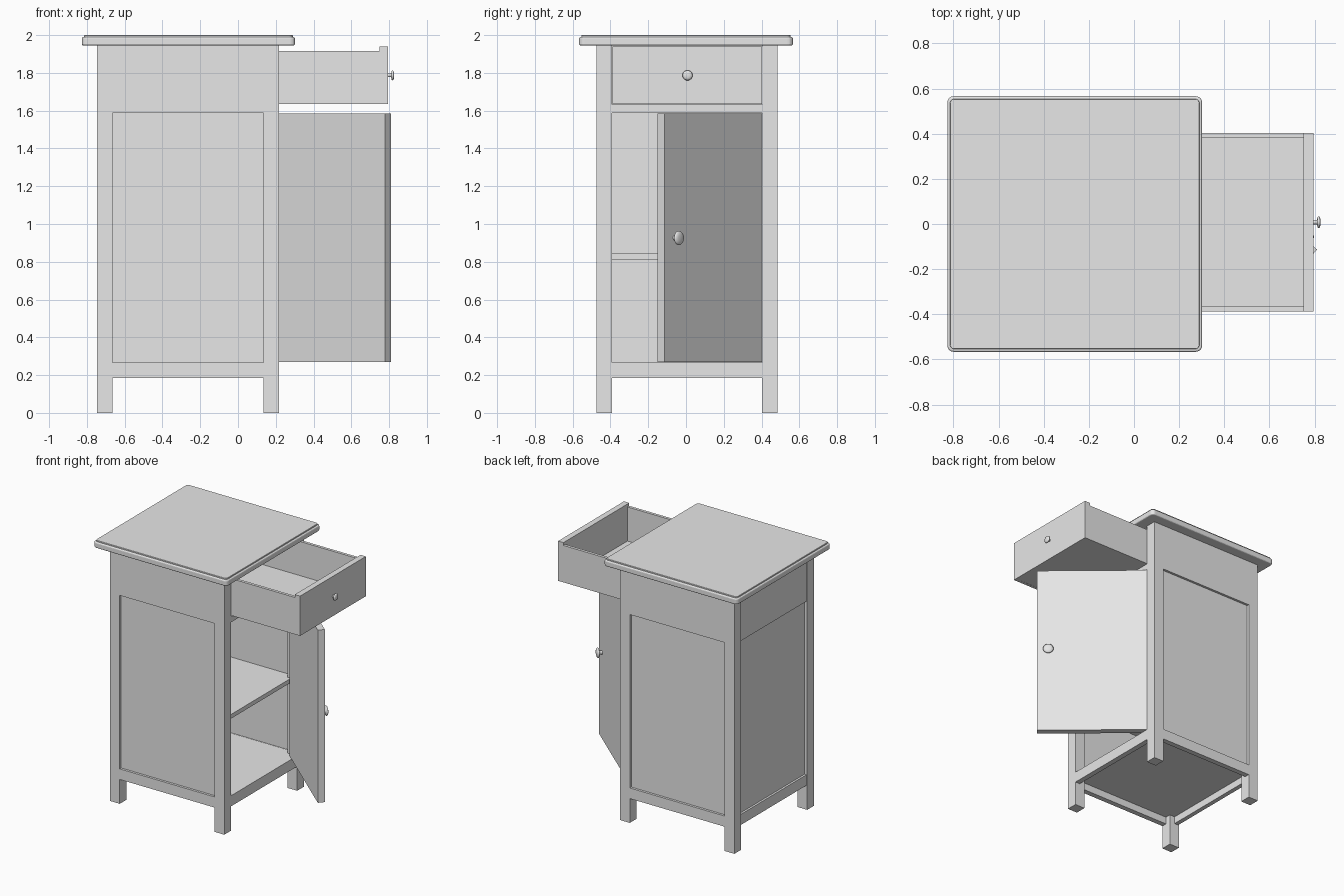
import bpy, bmesh, math
from mathutils import Matrix, Vector

old = bpy.data.objects.get("Cube")
if old:
    bpy.data.objects.remove(old, do_unlink=True)

GREY = (0.8, 0.8, 0.8, 1)
paint = bpy.data.materials.new("plain light grey")
paint.use_nodes = True
paint.diffuse_color = GREY
paint.node_tree.nodes["Principled BSDF"].inputs["Base Color"].default_value = GREY


def finish(name, bm):
    mesh = bpy.data.meshes.new(name)
    bm.to_mesh(mesh)
    bm.free()
    mesh.materials.append(paint)
    obj = bpy.data.objects.new(name, mesh)
    bpy.context.collection.objects.link(obj)
    return obj


def box(name, x, y, z, corner=0, edge=0):
    """Box from (min, max) pairs, with optional rounded vertical corners and edges."""
    bm = bmesh.new()
    bmesh.ops.create_cube(bm, size=1)
    for v in bm.verts:
        v.co = [lo + (hi - lo) * (c + 0.5) for c, (lo, hi) in zip(v.co, (x, y, z))]
    if corner:
        upright = [e for e in bm.edges if abs(e.verts[0].co.z - e.verts[1].co.z) > 1e-4]
        bmesh.ops.bevel(bm, geom=upright, offset=corner, segments=5, profile=0.5, affect='EDGES')
    obj = finish(name, bm)
    if edge:
        mod = obj.modifiers.new("soft edge", 'BEVEL')
        mod.width, mod.segments, mod.limit_method = edge, 3, 'ANGLE'
    return obj


def knob(name, base, direction, r, depth):
    """Turned knob: a lathed profile pointing along the given direction."""
    profile = [(r * .35, 0), (r * .35, depth * .5), (r * .85, depth * .55),
               (r, depth * .7), (r * .85, depth * .88), (r * .45, depth * .98), (0, depth)]
    bm = bmesh.new()
    verts = [bm.verts.new((a, 0, h)) for a, h in profile]
    edges = [bm.edges.new(pair) for pair in zip(verts, verts[1:])]
    bmesh.ops.spin(bm, geom=verts + edges, cent=(0, 0, 0), axis=(0, 0, 1),
                   angle=math.tau, steps=24)
    bmesh.ops.remove_doubles(bm, verts=bm.verts, dist=1e-5)
    bmesh.ops.recalc_face_normals(bm, faces=bm.faces)
    turn = Vector(direction).to_track_quat('Z', 'Y').to_matrix().to_4x4()
    bm.transform(Matrix.Translation(base) @ turn)
    for f in bm.faces:
        f.smooth = True
    return finish(name, bm)


# Main carcass limits
X0, X1 = -0.747, 0.217
Y0, Y1 = -0.475, 0.485
LEG, RAIL = 0.083, 0.04
TOP, OPEN_TOP, OPEN_LOW, SKIRT = 1.945, 1.587, 0.266, 0.185
inner_x = (X0 + LEG, X1 - LEG)
inner_y = (Y0 + LEG, Y1 - LEG)

# Four corner legs
for xname, x in (("back", (X0, X0 + LEG)), ("front", (X1 - LEG, X1))):
    for yname, y in (("near", (Y0, Y0 + LEG)), ("far", (Y1 - LEG, Y1))):
        box(f"{xname}_{yname}_leg", x, y, (0, TOP))

# Side walls: top rail, bottom rail and recessed panel
for side, outer, s in (("near", Y0, 1), ("far", Y1, -1)):
    rail_y = sorted((outer, outer + s * RAIL))
    panel_y = sorted((outer + s * 0.018, outer + s * 0.036))
    box(side + "_top_rail", inner_x, rail_y, (OPEN_TOP, TOP))
    box(side + "_bottom_rail", inner_x, rail_y, (SKIRT, OPEN_LOW))
    box(side + "_panel", inner_x, panel_y, (OPEN_LOW, OPEN_TOP))

# Back wall, set in slightly from the legs
back_x = (X0 + 0.006, X0 + RAIL)
box("back_top_rail", back_x, inner_y, (OPEN_TOP, TOP))
box("back_bottom_rail", back_x, inner_y, (SKIRT, OPEN_LOW))
box("back_panel", (X0 + 0.022, X0 + 0.037), inner_y, (OPEN_LOW, OPEN_TOP))

# Opening side rails
box("door_bottom_rail", (X1 - RAIL, X1), inner_y, (SKIRT, OPEN_LOW))
box("drawer_rail", (X1 - RAIL, X1), inner_y, (OPEN_TOP, 1.633))

# Cabinet floor and shelf
inside_y = (Y0 + 0.036, Y1 - 0.036)
box("cabinet_floor", (X0 + 0.03, X1 - 0.03), inside_y, (0.24, OPEN_LOW - 0.001))
box("shelf", (X0 + 0.037, 0.165), inside_y, (0.811, 0.843))

# Table top in two layers
box("table_top", (-0.827, 0.302), (-0.566, 0.566), (TOP, 1.99), 0.028, 0.009)
box("table_top_face", (-0.815, 0.29), (-0.554, 0.554), (1.985, 2.0), 0.02, 0.003)

# Open drawer
DX0, DX1, DF = -0.1, 0.75, 0.795
DY0, DY1, DZ, WALL = -0.388, 0.403, 1.636, 0.022
box("drawer_front", (DX1, DF), (DY0, DY1), (DZ, 1.939))
box("drawer_near_side", (DX0, DX1), (DY0, DY0 + WALL), (DZ, 1.917))
box("drawer_far_side", (DX0, DX1), (DY1 - WALL, DY1), (DZ, 1.917))
box("drawer_back", (DX0, DX0 + WALL), (DY0 + WALL, DY1 - WALL), (DZ, 1.917))
box("drawer_bottom", (DX0 + WALL, DX1), (DY0 + WALL, DY1 - WALL), (DZ + 0.001, 1.657))
knob("drawer_knob", (DF, 0.008, 1.787), (1, 0, 0), 0.027, 0.032)

# Door swung open about its hinge
hinge = Vector((0.213, 0.402, 0))
swing = math.atan2(-0.515, 0.598)
door = box("door", (0, 0.789), (-0.05, 0), (0.269, 1.584))
door.location = hinge
door.rotation_euler.z = swing
along = Vector((math.cos(swing), math.sin(swing), 0))
out = Vector((-along.y, along.x, 0))
knob("door_knob", hinge + along * 0.708 + Vector((0, 0, 0.926)), out, 0.038, 0.042)
